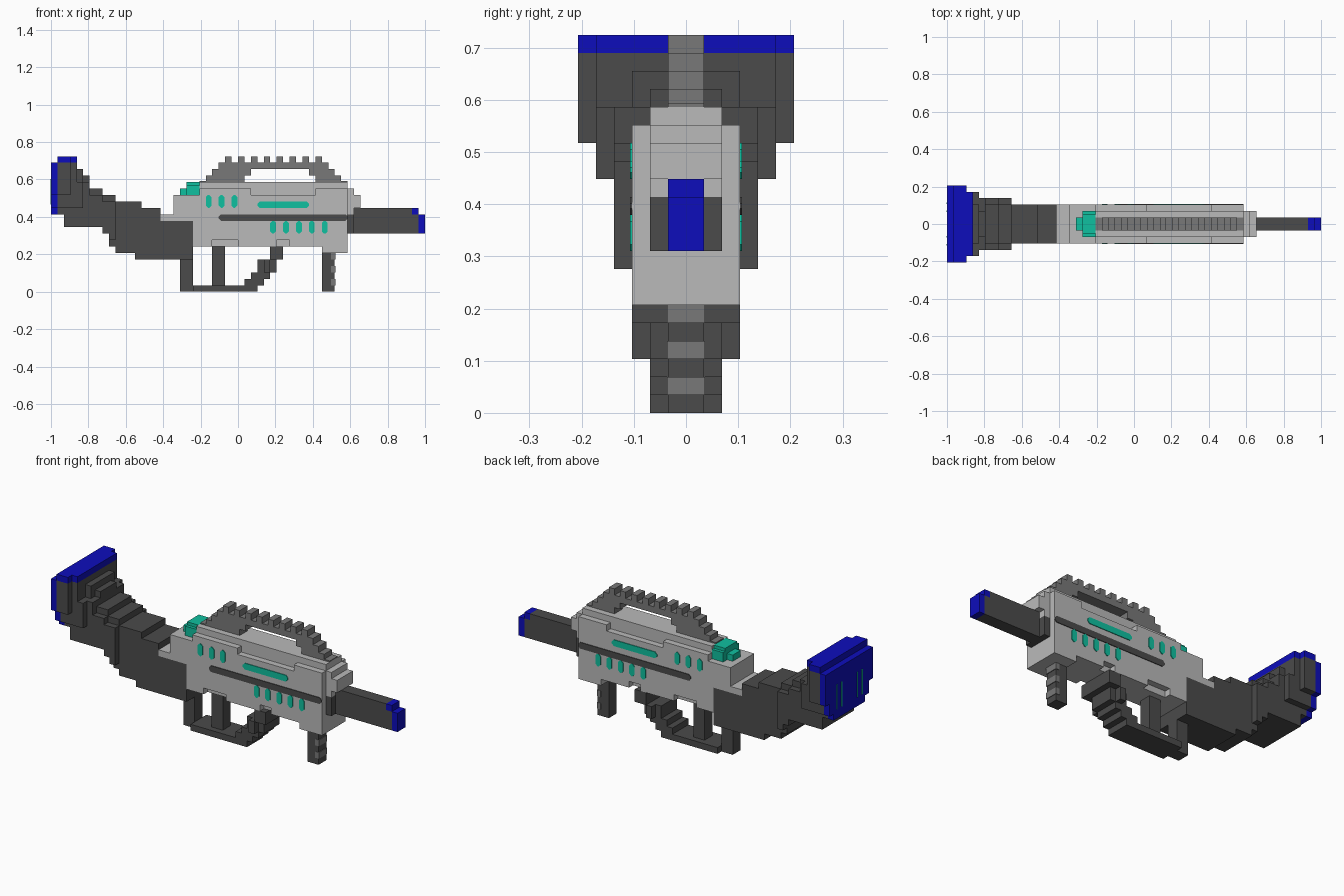
import bpy
import bmesh
from mathutils import Matrix, Vector

if "Cube" in bpy.data.objects:
    bpy.data.objects.remove(bpy.data.objects["Cube"])

U = 2 / 58  # size of one block


def material(name, r, g, b):
    m = bpy.data.materials.new(name)
    m.use_nodes = True
    m.diffuse_color = (r, g, b, 1)
    m.node_tree.nodes["Principled BSDF"].inputs["Base Color"].default_value = (r, g, b, 1)
    return m


light = material("light grey", .49, .49, .49)
grey = material("mid grey", .19, .19, .19)
dark = material("dark grey", .07, .07, .07)
blue = material("blue", .004, .004, .5)
teal = material("teal", .005, .53, .35)


def finish(name, bm, mat):
    bmesh.ops.recalc_face_normals(bm, faces=bm.faces)
    mesh = bpy.data.meshes.new(name)
    bm.to_mesh(mesh)
    bm.free()
    mesh.materials.append(mat)
    bpy.context.collection.objects.link(bpy.data.objects.new(name, mesh))


def part(name, mat, boxes):
    """Blocks given as x start, x end, half width, z start, z end in block units."""
    bm = bmesh.new()
    for x0, x1, w, z0, z1 in boxes:
        centre = Vector(((x0 + x1) / 2 - 29, 0, (z0 + z1) / 2)) * U
        size = Vector((x1 - x0, 2 * w, z1 - z0)) * U
        bmesh.ops.create_cube(bm, size=1, matrix=Matrix.LocRotScale(centre, None, size))
    finish(name, bm, mat)


def side_plates(name, mat, rects, r=.35):
    """Thin plates with cut corners on both sides of the body."""
    bm = bmesh.new()
    for x0, x1, z0, z1 in rects:
        outline = [(x0 + r, z0), (x1 - r, z0), (x1, z0 + r), (x1, z1 - r),
                   (x1 - r, z1), (x0 + r, z1), (x0, z1 - r), (x0, z0 + r)]
        for side in (-1, 1):
            face = bm.faces.new([bm.verts.new(((x - 29) * U, side * 3 * U, z * U))
                                 for x, z in outline])
            ext = bmesh.ops.extrude_face_region(bm, geom=[face])
            moved = [v for v in ext["geom"] if isinstance(v, bmesh.types.BMVert)]
            bmesh.ops.translate(bm, verts=moved, vec=(0, side * .004, 0))
    finish(name, bm, mat)


# Butt plate and cap
part("butt_plate", blue, [(0, 1, 6, 15, 20), (0, 1, 5, 13, 15), (0, 1, 4, 12, 13)])
part("butt_cap", blue, [(1, 3, 6, 20, 21), (3, 4, 5, 20, 21)])

# Thin lines on the back of the butt plate
bm = bmesh.new()
for y in (-3.2, -2, 2, 3.2):
    place = Matrix.LocRotScale(Vector((-1, y * U, 15.5 * U)), None, Vector((.006, .008, 4 * U)))
    bmesh.ops.create_cube(bm, size=1, matrix=place)
finish("butt_lines", bm, teal)

# Stepped stock
part("stock_rear", dark, [
    (1, 3, 6, 15, 20), (1, 4, 5, 13, 20), (1, 4, 4, 12, 20),
    (4, 5, 5, 13, 17), (4, 5, 3, 13, 19), (2, 5, 4, 10, 17)])
part("stock_middle", dark, [
    (5, 6, 4, 10, 17), (5, 6, 2, 17, 18),
    (6, 8, 4, 10, 15), (6, 8, 3, 15, 16),
    (8, 9, 4, 9, 14), (9, 10, 4, 8, 14), (8, 10, 3, 9, 15), (9, 10, 3, 7, 9)])
part("stock_front", dark, [
    (10, 13, 3, 6, 14), (13, 14, 3, 5, 14), (14, 17, 3, 5, 13), (17, 22, 3, 5, 11)])

# Receiver
part("body", light, [(22, 46, 3, 8, 15), (19, 22, 3, 11, 15), (17, 19, 3, 11, 12),
                     (22, 46, 2, 7, 8)])
part("body_top", light, [(23, 46, 2, 15, 17), (23, 31, 3, 15, 16), (41, 46, 3, 15, 16)])
part("body_underside", light, [(22, 25, 3, 7, 8), (29, 35, 3, 7, 8),
                               (37, 46, 3, 7, 8), (42, 46, 3, 6, 7)])
part("body_nose", light, [(46, 47, 2, 12, 16), (47, 48, 2, 13, 15)])
part("rear_sight", teal, [(20, 21, 1, 15, 16), (21, 23, 2, 15, 16.5), (21, 23, 1.5, 16.5, 17)])

# Side markings
side_plates("side_stripe", dark, [(26, 46, 11, 12)])
side_plates("upper_lights", teal,
            [(i, i + .9, 13, 15) for i in (24, 26, 28)] + [(32, 40, 13, 14)])
side_plates("lower_lights", teal, [(i, i + .9, 9, 11) for i in range(34, 43, 2)])

# Carry handle with toothed rail
part("handle", grey, [(23, 24, 1, 16, 17.2), (24, 30, 1, 17, 18), (25, 31, 1, 18, 19),
                      (26, 43, 1, 19, 20), (40, 44, 1, 18, 19), (41, 45, 1, 17, 18),
                      (45, 46, 1, 17, 17.2)])
part("rail_teeth", grey, [(i, i + 1, 1, 20, 21) for i in range(27, 42, 2)])

# Barrel and muzzle
part("barrel", dark, [(46, 47, 2, 9, 12), (46, 56, 1, 9, 13), (56, 57, 1, 9, 12)])
part("muzzle", blue, [(56, 57, 1, 12, 13), (57, 58, 1, 9, 12)])

# Grip, trigger post and guard
part("rear_grip_post", dark, [(20, 22, 1, 0, 5)])
part("trigger_post", dark, [(25, 27, 1, 1, 7)])
part("guard_bar", dark, [(22, 32, 2, 0, 1)])
part("front_grip", dark, [(30, 33, 2, 1, 2), (31, 34, 2, 2, 3), (32, 35, 2, 3, 5),
                          (33, 34, 3, 3, 5), (34, 36, 3, 5, 7)])

# Fore grip with ribs
part("fore_grip", dark, [(42, 44, 1, 0, 7)])
part("fore_grip_ribs", grey, [(43.4, 44.1, 1.05, k, k + 1) for k in (1, 3, 5)])
